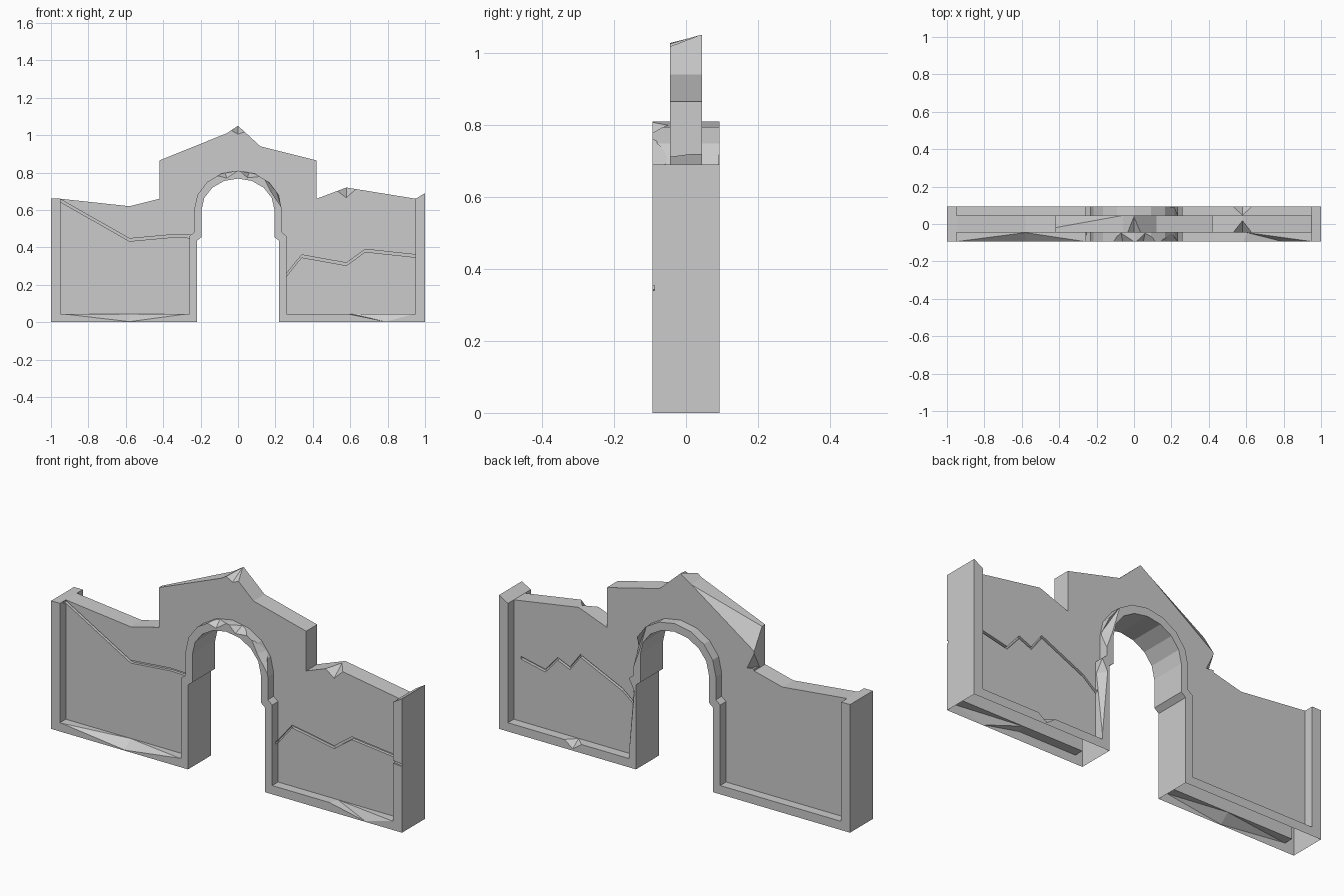
import bpy, bmesh, math

T, C = 0.093, 0.045      # half depth of frame and of panel


def add_object(name, bm):
    bmesh.ops.recalc_face_normals(bm, faces=bm.faces)
    me = bpy.data.meshes.new(name)
    bm.to_mesh(me)
    bm.free()
    ob = bpy.data.objects.new(name, me)
    bpy.context.collection.objects.link(ob)
    return ob


def prism(name, pts, y0, y1):
    """Extrude an x/z outline from y0 to y1."""
    bm = bmesh.new()
    f = bm.faces.new([bm.verts.new((x, y0, z)) for x, z in pts])
    ex = bmesh.ops.extrude_face_region(bm, geom=[f])
    vs = [g for g in ex["geom"] if isinstance(g, bmesh.types.BMVert)]
    bmesh.ops.translate(bm, verts=vs, vec=(0, y1 - y0, 0))
    return add_object(name, bm)


def hull(pts):
    bm = bmesh.new()
    vs = [bm.verts.new(p) for p in pts]
    bmesh.ops.convex_hull(bm, input=vs)
    return add_object("chip_cutter", bm)


def combine(ob, other, op):
    m = ob.modifiers.new("bool", 'BOOLEAN')
    m.object, m.operation, m.solver = other, op, 'EXACT'
    bpy.context.view_layer.objects.active = ob
    bpy.ops.object.modifier_apply(modifier=m.name)
    bpy.data.objects.remove(other)


def crack(pts, y0, y1, w=0.014):
    low = [(x, z - w) for x, z in reversed(pts)]
    return prism("crack_cutter", pts + low, y0, y1)


def arc(rx, rz, n=8):
    return [(rx * math.cos(math.pi * i / n), 0.6 + rz * math.sin(math.pi * i / n))
            for i in range(n + 1)]


# Doorway outline, from right foot over the arch to left foot
jamb = [(0.22, 0), (0.22, 0.435), (0.195, 0.455)]
door = jamb + arc(0.195, 0.168) + [(-x, z) for x, z in reversed(jamb)]

# Thin panel with the broken top edge
top = [(-1, 0), (-1, 0.66), (-0.95, 0.66), (-0.58, 0.62), (-0.42, 0.66), (-0.42, 0.865),
       (-0.06, 1.01), (0, 1.05), (0.12, 0.94), (0.42, 0.865), (0.42, 0.66),
       (0.58, 0.72), (0.95, 0.66), (1, 0.69), (1, 0)]
wall = prism("ruined_arch_wall", top + door, -C, C)

# Thick frame: end posts, base strips, jambs and arch rim
side = [(0.95, 0.045), (0.26, 0.045), (0.26, 0.46), (0.235, 0.48)]
rim = ([(1, 0), (1, 0.69), (0.95, 0.66)] + side + arc(0.235, 0.21)
       + [(-x, z) for x, z in reversed(side)]
       + [(-0.95, 0.66), (-1, 0.66), (-1, 0)] + door[::-1])
combine(wall, prism("frame", rim, -T, T), 'UNION')

# Cracks: front left, front right, right post, back
right_crack = [(0.255, 0.255), (0.34, 0.36), (0.58, 0.317), (0.68, 0.39), (0.96, 0.36)]
back_crack = [(0.91, 0.38), (0.77, 0.35), (0.7, 0.43), (0.63, 0.40), (0.57, 0.48),
              (0.33, 0.37), (0.255, 0.31)]
for c in (crack([(-0.955, 0.66), (-0.58, 0.447), (-0.35, 0.468), (-0.255, 0.465)], -0.06, -0.03),
          crack(right_crack, -0.06, -0.03),
          crack([(0.94, 0.36), (1.02, 0.352)], -0.12, -0.087),
          crack(back_crack, 0.03, 0.06)):
    combine(wall, c, 'DIFFERENCE')

# Chips knocked off the edges
chips = [
    # front base strips, left and right
    [(-0.95, -T, 0.046), (-0.26, -T, 0.046), (-0.58, -T, 0.003), (-0.58, -C, 0.046), (-0.58, -0.15, 0.06)],
    [(0.58, -T, 0.046), (0.95, -T, 0.046), (0.79, -T, 0.003), (0.6, -C, 0.046), (0.77, -0.15, 0.06)],
    # back base strip
    [(0.53, T, 0.046), (0.63, T, 0.046), (0.58, T, 0.01), (0.58, C, 0.046), (0.58, 0.15, 0.06)],
    # panel top right
    [(0.53, -C, 0.702), (0.63, -C, 0.713), (0.58, -C, 0.665), (0.58, 0.02, 0.722), (0.58, -0.1, 0.76)],
    # peak
    [(-0.035, -C, 1.025), (0.035, -C, 1.018), (0, -C, 1.005), (0, 0.04, 1.051), (0, -0.1, 1.1)],
    # back left shoulder, upper and lower
    [(-0.06, C, 1.011), (-0.42, -0.02, 0.866), (-0.37, C, 0.83), (-0.421, C, 0.76), (-0.48, 0.1, 0.96)],
    [(-0.421, C, 0.75), (-0.38, C, 0.665), (-0.421, 0, 0.665), (-0.46, 0.08, 0.68)],
    # arch rim, front
    [(-0.12, -T, 0.786), (0, -T, 0.811), (-0.06, -T, 0.77), (-0.07, -C, 0.80), (-0.07, -0.14, 0.84)],
    [(0.01, -T, 0.811), (0.13, -T, 0.78), (0.05, -T, 0.772), (0.06, -C, 0.803), (0.07, -0.14, 0.84)],
    [(0.14, -T, 0.77), (0.235, -T, 0.61), (0.175, -T, 0.70), (0.2, -C, 0.71), (0.24, -0.14, 0.74)],
    # arch rim and jamb, back
    [(0.16, T, 0.755), (0.236, T, 0.52), (0.2, T, 0.62), (0.236, 0.05, 0.61), (0.27, 0.13, 0.66)],
    [(0.261, T, 0.06), (0.261, T, 0.46), (0.23, T, 0.4), (0.261, 0.05, 0.4), (0.3, 0.13, 0.35)],
]
for pts in chips:
    combine(wall, hull(pts), 'DIFFERENCE')

# The underside is open
bm = bmesh.new()
bm.from_mesh(wall.data)
under = [f for f in bm.faces if all(v.co.z < 0.001 for v in f.verts)]
bmesh.ops.delete(bm, geom=under, context='FACES')
bm.to_mesh(wall.data)
bm.free()
